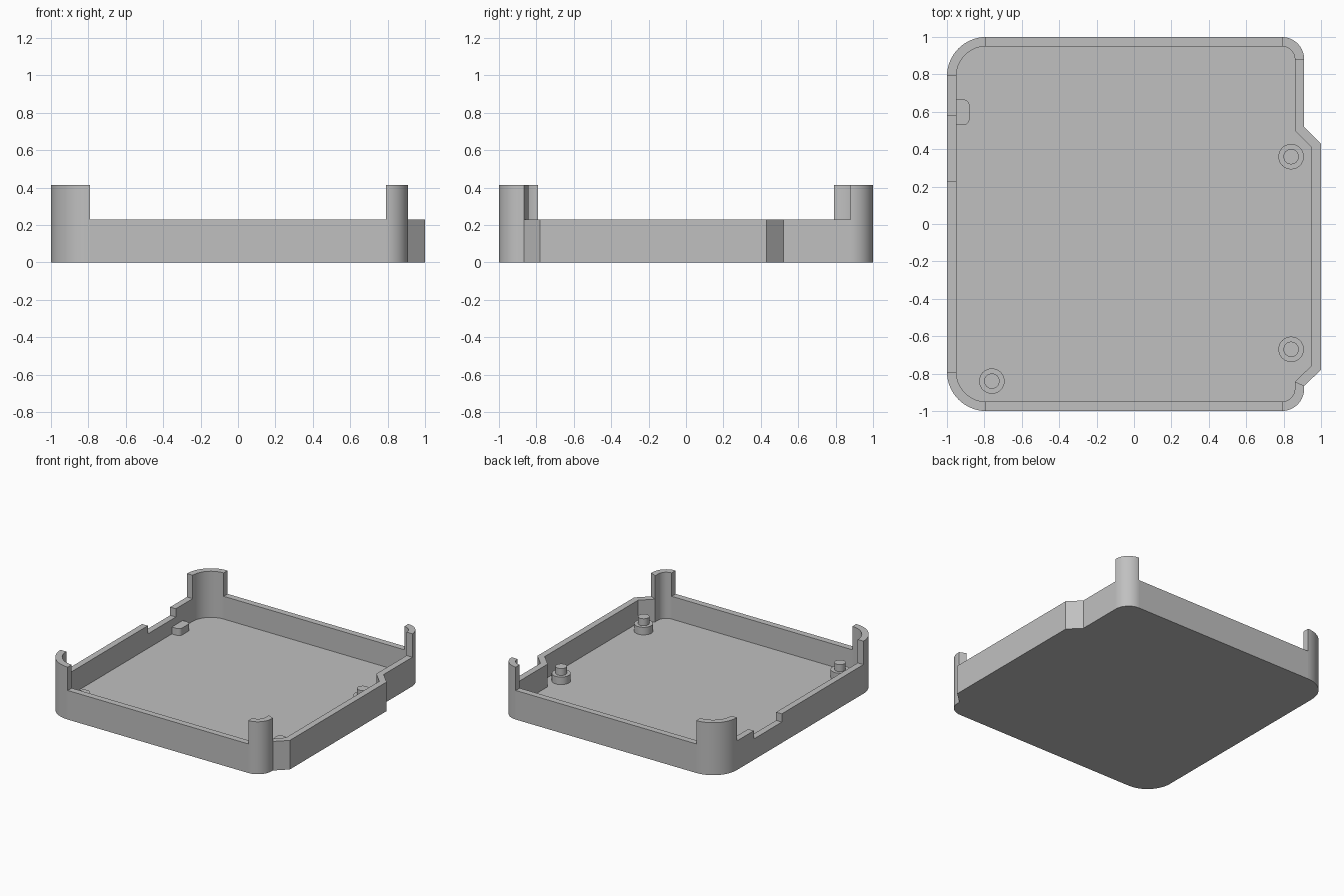
import bpy
import bmesh
from math import cos, sin, radians

FLOOR, RIM, POST, NOTCH = 0.05, 0.23, 0.415, 0.165
WALL = 0.05

cube = bpy.data.objects.get("Cube")
if cube:
    bpy.data.objects.remove(cube, do_unlink=True)

grey = bpy.data.materials.new("grey plastic")
grey.use_nodes = True
colour = (0.53, 0.53, 0.53, 1)
grey.diffuse_color = colour
grey.node_tree.nodes["Principled BSDF"].inputs["Base Color"].default_value = colour


def finish(bm, name):
    bmesh.ops.recalc_face_normals(bm, faces=bm.faces)
    mesh = bpy.data.meshes.new(name)
    bm.to_mesh(mesh)
    bm.free()
    mesh.materials.append(grey)
    obj = bpy.data.objects.new(name, mesh)
    bpy.context.collection.objects.link(obj)
    bpy.ops.object.select_all(action="DESELECT")
    obj.select_set(True)
    bpy.context.view_layer.objects.active = obj
    bpy.ops.object.shade_smooth_by_angle(angle=radians(30))
    return obj


def arc(cx, cy, r, start, steps=16, sweep=90):
    angles = [radians(start + sweep * i / steps) for i in range(steps + 1)]
    return [(cx + r * cos(a), cy + r * sin(a)) for a in angles]


def prism(name, outline, z0, z1):
    bm = bmesh.new()
    base = bm.faces.new([bm.verts.new((x, y, z0)) for x, y in outline])
    top = bmesh.ops.extrude_face_region(bm, geom=[base])["geom"]
    verts = [g for g in top if isinstance(g, bmesh.types.BMVert)]
    bmesh.ops.translate(bm, verts=verts, vec=(0, 0, z1 - z0))
    return finish(bm, name)


# Wall stations: outer point, inner point, height of the wall that follows
stations = []


def corner(cx, cy, r, start):
    pairs = list(zip(arc(cx, cy, r, start), arc(cx, cy, r - WALL, start)))
    stations.extend((o, i, POST) for o, i in pairs[:-1])
    stations.append((*pairs[-1], RIM))


corner(-0.79, -0.79, 0.21, 180)
corner(0.79, -0.88, 0.12, 270)
# Side bulge
stations[-1] = ((0.91, -0.865), (0.86, -0.843), RIM)
stations += [((1, -0.78), (0.95, -0.757), RIM),
             ((1, 0.43), (0.95, 0.41), RIM),
             ((0.91, 0.52), (0.86, 0.5), RIM)]
corner(0.79, 0.88, 0.12, 0)
corner(-0.79, 0.79, 0.21, 90)
# Lowered notch in the side wall
stations += [((-1, 0.58), (-0.95, 0.58), NOTCH),
             ((-1, 0.23), (-0.95, 0.23), RIM)]

# Tray: floor, wall and raised corner posts in one closed shell
bm = bmesh.new()


def face(*points):
    bm.faces.new([bm.verts.new(p) for p in points])


face(*[(*o, 0) for o, i, h in stations])
face(*[(*i, FLOOR) for o, i, h in stations])
for k, (o1, i1, h) in enumerate(stations):
    o2, i2, _ = stations[(k + 1) % len(stations)]
    before = stations[k - 1][2]
    face((*o1, 0), (*o2, 0), (*o2, h), (*o1, h))
    face((*i1, FLOOR), (*i2, FLOOR), (*i2, h), (*i1, h))
    face((*o1, h), (*o2, h), (*i2, h), (*i1, h))
    if before != h:
        face((*o1, before), (*i1, before), (*i1, h), (*o1, h))
bmesh.ops.remove_doubles(bm, verts=bm.verts, dist=0.0001)
finish(bm, "tray")

# Stepped locating pegs
for label, x, y in (("back_left", 0.84, 0.36),
                    ("front_left", 0.84, -0.67),
                    ("front_right", -0.76, -0.84)):
    prism(label + "_standoff", arc(x, y, 0.068, 0, 32, 360)[:-1], FLOOR, 0.11)
    prism(label + "_pin", arc(x, y, 0.041, 0, 32, 360)[:-1], 0.11, 0.165)

# Rounded support block beside the notch
block = [(-0.95, 0.53)] + arc(-0.91, 0.56, 0.03, 270, 8)
block += arc(-0.91, 0.635, 0.03, 0, 8) + [(-0.95, 0.665)]
prism("support_block", block, FLOOR, 0.105)
